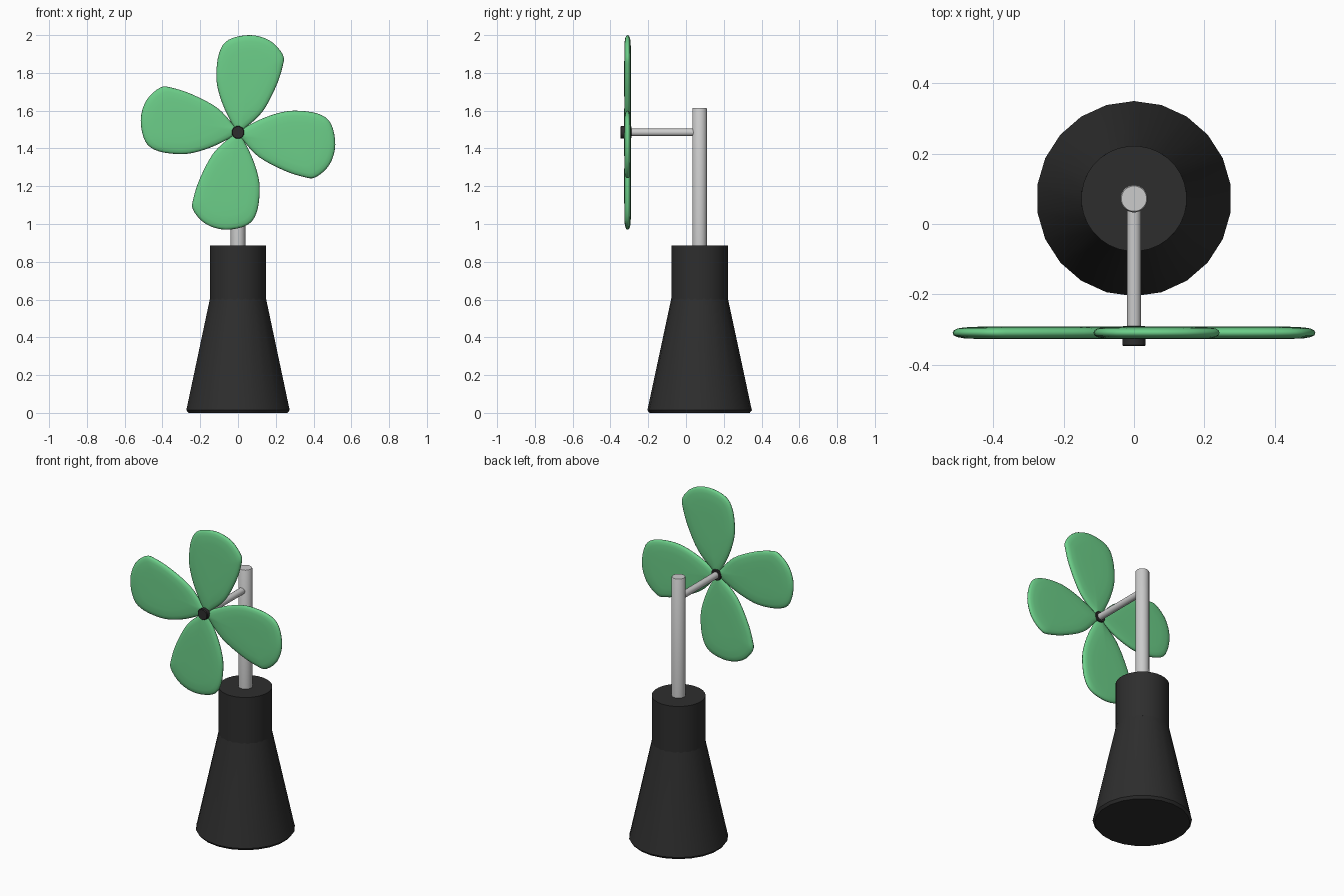
import bpy
import bmesh
from math import pi, sin, cos, radians
from mathutils import Matrix, Vector

default_cube = bpy.data.objects.get("Cube")
if default_cube:
    bpy.data.objects.remove(default_cube, do_unlink=True)


def material(name, rgb, roughness=0.6):
    mat = bpy.data.materials.new(name)
    mat.use_nodes = True
    mat.diffuse_color = (*rgb, 1)
    shader = mat.node_tree.nodes["Principled BSDF"]
    shader.inputs["Base Color"].default_value = (*rgb, 1)
    shader.inputs["Roughness"].default_value = roughness
    return mat


charcoal = material("charcoal", (0.027, 0.027, 0.027))
light_grey = material("light grey", (0.6, 0.6, 0.6))
leaf_green = material("leaf green", (0.15, 0.62, 0.25))

AXIS_Y = 0.072      # centre line of the stand
HUB_Z = 1.485       # height of the propeller centre
BLADE_Y = -0.309    # plane of the propeller


def finish(name, bm, mat, angle=35):
    bmesh.ops.recalc_face_normals(bm, faces=bm.faces[:])
    mesh = bpy.data.meshes.new(name)
    bm.to_mesh(mesh)
    bm.free()
    mesh.materials.append(mat)
    obj = bpy.data.objects.new(name, mesh)
    bpy.context.collection.objects.link(obj)
    bpy.ops.object.select_all(action="DESELECT")
    obj.select_set(True)
    bpy.context.view_layer.objects.active = obj
    bpy.ops.object.shade_smooth_by_angle(angle=radians(angle))
    return obj


def bridge(bm, rings):
    """Skin a stack of equal rings and cap both ends."""
    n = len(rings[0])
    for low, high in zip(rings, rings[1:]):
        for i in range(n):
            j = (i + 1) % n
            bm.faces.new((low[i], low[j], high[j], high[i]))
    bm.faces.new(rings[0])
    bm.faces.new(rings[-1])


def lathe(name, profile, sides, mat, matrix):
    """Turn a (radius, height) profile around its own z axis."""
    bm = bmesh.new()
    step = 2 * pi / sides
    rings = [[bm.verts.new((r * cos((i + 0.5) * step), r * sin((i + 0.5) * step), h))
              for i in range(sides)] for r, h in profile]
    bridge(bm, rings)
    bm.transform(matrix)
    return finish(name, bm, mat)


# Stand: flared base, straight neck and pole
upright = Matrix.Translation((0, AXIS_Y, 0))
lathe("base", [(0.265, 0), (0.277, 0.015), (0.273, 0.03), (0.15, 0.605)], 22, charcoal, upright)
lathe("neck", [(0.15, 0.6), (0.15, 0.885)], 32, charcoal, upright)
lathe("pole", [(0.039, 0.87), (0.039, 1.61), (0.036, 1.615)], 24, light_grey, upright)

# Axle and hub lie along y
forward = Matrix.Translation((0, 0, HUB_Z)) @ Matrix.Rotation(pi / 2, 4, "X")
lathe("axle", [(0.02, -AXIS_Y), (0.02, 0.3)], 20, light_grey, forward)
lathe("hub", [(0.031, 0.289), (0.034, 0.293), (0.034, 0.343), (0.031, 0.347)],
      12, charcoal, forward)

# Blade outline in the propeller plane, measured from the hub
OUTLINE = [(0.0, 0.0), (0.04, 0.025), (0.13, 0.11), (0.2, 0.24), (0.235, 0.345),
           (0.238, 0.41), (0.17, 0.485), (0.065, 0.515), (-0.05, 0.49),
           (-0.1, 0.42), (-0.115, 0.3), (-0.1, 0.205), (-0.06, 0.1)]


def smooth_loop(points, steps):
    """Closed Catmull-Rom curve through the points."""
    pts = [Vector(p) for p in points]
    n = len(pts)
    loop = []
    for i in range(n):
        a, b, c, d = (pts[(i + k) % n] for k in (-1, 0, 1, 2))
        for s in range(steps):
            t = s / steps
            loop.append(0.5 * (2 * b + (c - a) * t + (2 * a - 5 * b + 4 * c - d) * t ** 2
                               + (3 * b - a - 3 * c + d) * t ** 3))
    return loop


def blade(name, turn):
    """Pillow-shaped blade: rings that shrink towards each face."""
    bm = bmesh.new()
    loop = smooth_loop(OUTLINE, 4)
    middle = Vector((0.06, 0.3))
    half = [(1, 0), (0.985, 0.007), (0.94, 0.012), (0.85, 0.0155), (0.65, 0.0175), (0.3, 0.018)]
    layers = [(s, -y) for s, y in reversed(half[1:])] + half
    rings = []
    for scale, y in layers:
        flat = [middle + (p - middle) * scale for p in loop]
        rings.append([bm.verts.new((p.x, y, p.y)) for p in flat])
    bridge(bm, rings)
    bm.transform(Matrix.Translation((0, BLADE_Y, HUB_Z)) @ Matrix.Rotation(turn, 4, "Y"))
    return finish(name, bm, leaf_green, 60)


for index, side in enumerate(("top", "left", "bottom", "right")):
    blade(side + "_blade", index * pi / 2)
